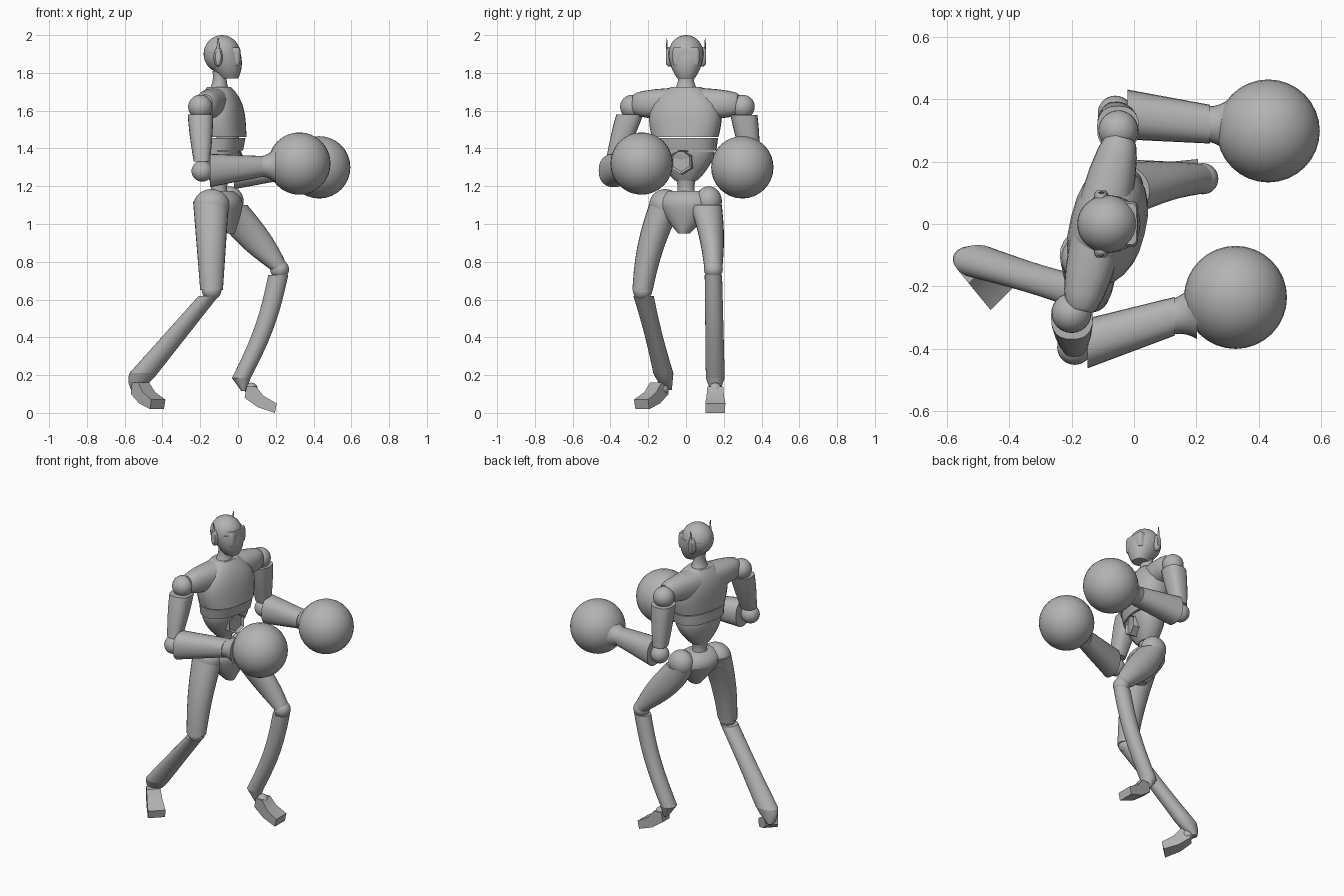
import bpy, bmesh, math
from mathutils import Matrix, Vector

cube = bpy.data.objects.get("Cube")
if cube:
    bpy.data.objects.remove(cube, do_unlink=True)

grey = (0.45, 0.45, 0.45, 1)
material = bpy.data.materials.new("plain_grey")
material.use_nodes = True
material.diffuse_color = grey
material.node_tree.nodes["Principled BSDF"].inputs["Base Color"].default_value = grey


def finish(name, bm, location=(0, 0, 0), yaw=0):
    """Turn a bmesh into a smooth object that keeps its sharp edges."""
    bmesh.ops.recalc_face_normals(bm, faces=bm.faces)
    mesh = bpy.data.meshes.new(name)
    bm.to_mesh(mesh)
    bm.free()
    mesh.materials.append(material)
    obj = bpy.data.objects.new(name, mesh)
    obj.location = location
    obj.rotation_euler.z = math.radians(yaw)
    bpy.context.collection.objects.link(obj)
    bpy.ops.object.select_all(action='DESELECT')
    obj.select_set(True)
    bpy.context.view_layer.objects.active = obj
    bpy.ops.object.shade_smooth_by_angle(angle=math.radians(40))
    return obj


def bridge(bm, rings):
    """Join consecutive vertex rings with quads and cap both ends."""
    for lower, upper in zip(rings, rings[1:]):
        for i in range(len(lower)):
            j = (i + 1) % len(lower)
            bm.faces.new((lower[i], lower[j], upper[j], upper[i]))
    bm.faces.new(rings[0])
    bm.faces.new(rings[-1])


def skin(name, start, end, size, end_size, bulge=(0, 0), bow=(0, 0, 0),
         ease=1, swell=1, axis='z', power=2, sides=24, steps=10, **placing):
    """Sweep a rounded section from start to end, tapering, swelling and bowing."""
    start, end, bow = Vector(start), Vector(end), Vector(bow)
    size, end_size, bulge = Vector(size), Vector(end_size), Vector(bulge)
    bm = bmesh.new()
    rings = []
    for step in range(steps + 1):
        t = (1 - math.cos(math.pi * step / steps)) / 2
        middle = max(0, math.sin(math.pi * t))
        centre = start.lerp(end, t) + bow * middle
        radius = size.lerp(end_size, t ** ease) + bulge * middle ** swell
        ring = []
        for side in range(sides):
            angle = math.tau * side / sides
            c, s = math.cos(angle), math.sin(angle)
            u = radius.x * math.copysign(abs(c) ** (2 / power), c)
            v = radius.y * math.copysign(abs(s) ** (2 / power), s)
            offset = {'x': (0, u, v), 'y': (u, 0, v), 'z': (u, v, 0)}[axis]
            ring.append(bm.verts.new(centre + Vector(offset)))
        rings.append(ring)
    bridge(bm, rings)
    return finish(name, bm, **placing)


def ball(name, centre, radii, segments=32):
    bm = bmesh.new()
    bmesh.ops.create_uvsphere(bm, u_segments=segments, v_segments=segments // 2, radius=1)
    bmesh.ops.scale(bm, verts=bm.verts, vec=radii)
    return finish(name, bm, centre)


def round_ball(name, centre, radius):
    return ball(name, centre, (radius, radius, radius))


def foot(name, heel, yaw):
    """Side profile extruded sideways, widening to the toe."""
    profile = [(0, .14), (-.01, .08), (.06, .03), (.15, 0), (.16, .05), (.09, .09), (.05, .14)]
    bm = bmesh.new()
    rings = []
    for side in (-1, 1):
        rings.append([bm.verts.new((along, side * (.037 + .1 * along), height))
                      for along, height in profile])
    bridge(bm, rings)
    finish(name, bm, heel, yaw)


# Torso, turned slightly towards the right
torso = dict(location=(-.1, 0, 0), yaw=-14)
skin("chest", (.02, 0, 1.46), (0, 0, 1.725), (.118, .178), (.06, .08),
     bulge=(0, .02), ease=4, power=2.4, **torso)
skin("rib_band", (.012, 0, 1.39), (.018, 0, 1.455), (.108, .165), (.114, .175),
     power=2.4, steps=3, **torso)
skin("abdomen", (.012, 0, 1.385), (0, 0, 1.23), (.1, .155), (.05, .06),
     ease=1.7, power=2.3, **torso)
skin("shoulder_yoke", (-.005, -.285, 1.635), (-.01, .285, 1.635), (.04, .05), (.04, .05),
     bulge=(.045, .037), swell=.5, axis='y', power=2.3, **torso)
skin("waist", (0, 0, 1.12), (0, 0, 1.26), (.055, .06), (.055, .06),
     bulge=(-.013, -.015), **torso)
skin("neck", (-.1, 0, 1.69), (-.095, 0, 1.81), (.065, .075), (.04, .042),
     bulge=(-.012, -.012), ease=.8)

# Belly plate with a recessed hexagon
bm = bmesh.new()
facing = Matrix.Rotation(math.pi / 2, 4, 'Y') @ Matrix.Rotation(math.pi / 2, 4, 'Z')
bmesh.ops.create_cone(bm, cap_ends=True, segments=6, radius1=.07, radius2=.066,
                      depth=.07, matrix=facing)
front = max(bm.faces, key=lambda face: face.calc_center_median().x)
bmesh.ops.inset_region(bm, faces=[front], thickness=.014)
bmesh.ops.translate(bm, verts=front.verts, vec=(-.012, 0, 0))
finish("belly_plate", bm, (-.023, -.02, 1.33), torso["yaw"])

# Head, visor and ear pieces
ball("skull", (-.085, 0, 1.9), (.097, .093, .1))
skin("jaw", (-.083, 0, 1.91), (-.045, 0, 1.77), (.095, .092), (.045, .045), ease=2.2, power=2.2)
skin("visor", (-.028, 0, 1.84), (-.028, 0, 1.935), (.037, .066), (.037, .066),
     bulge=(.005, .007), swell=.5, power=6)
for side, sign in (("left", 1), ("right", -1)):
    skin(side + "_ear", (-.105, sign * .08, 1.885), (-.105, sign * .107, 1.885),
         (.024, .052), (.015, .038), ease=3, axis='y')
    skin(side + "_ear_fin", (-.105, sign * .1, 1.9), (-.105, sign * .102, 1.985),
         (.012, .006), (.003, .002), sides=8, steps=2)

# Pelvis
hips = dict(location=(-.09, 0, 0), yaw=-18)
skin("pelvis", (0, 0, 1.1), (.035, 0, .95), (.11, .15), (.04, .03), ease=1.2, **hips)
skin("pelvis_top", (0, 0, 1.1), (0, 0, 1.175), (.11, .15), (.06, .1), ease=2.5, **hips)
ball("right_hip", (-.14, -.11, 1.1), (.095, .085, .085))
ball("left_hip", (-.05, .12, 1.12), (.08, .07, .08))

# Legs: the left one steps forward, the right one trails
right_knee, right_heel = Vector((-.14, -.23, .65)), Vector((-.5, -.12, .21))
left_knee, left_heel = Vector((.22, .145, .76)), Vector((.018, .155, .185))
skin("right_thigh", right_knee, (-.143, -.1, 1.12), (.06, .054), (.095, .09), bow=(0, -.02, 0))
skin("left_thigh", left_knee, (-.04, .105, 1.1), (.05, .047), (.09, .085),
     bulge=(.035, 0), bow=(-.015, .01, 0))
skin("right_shin", (-.155, -.225, .62), right_heel, (.053, .054), (.075, .053), bulge=(0, -.006))
skin("left_shin", (.213, .145, .73), left_heel, (.053, .046), (.05, .05), bow=(.025, 0, 0))
skin("right_heel", right_heel, (-.545, -.1, .12), (.075, .053), (.02, .025), bulge=(.01, 0))
skin("left_heel", left_heel, (.03, .155, .115), (.05, .05), (.012, .025))
round_ball("right_knee", right_knee, .052)
round_ball("left_knee", left_knee, .05)
round_ball("right_ankle", (-.52, -.125, .13), .035)
round_ball("left_ankle", (.07, .155, .125), .035)
foot("left_foot", (.045, .155, 0), yaw=0)
foot("right_foot", (-.535, -.125, .02), yaw=-45)


def arm(side, shoulder, elbow, hand):
    """Shoulder ball, upper arm, elbow, tapered forearm, cuff and round glove."""
    shoulder, elbow, hand = Vector(shoulder), Vector(elbow), Vector(hand)
    round_ball(side + "_shoulder", shoulder, .064)
    skin(side + "_upper_arm", shoulder.lerp(elbow, .12), shoulder.lerp(elbow, .85),
         (.067, .071), (.043, .046), ease=1.5, power=2.5)
    round_ball(side + "_elbow", elbow, .056)
    skin(side + "_forearm", elbow.lerp(hand, .08), elbow.lerp(hand, .62),
         (.08, .088), (.062, .055), axis='x', power=2.3)
    skin(side + "_cuff", elbow.lerp(hand, .6), elbow.lerp(hand, .76),
         (.057, .055), (.095, .095), ease=2, axis='x')
    round_ball(side + "_glove", hand, .165)


arm("right", shoulder=(-.2, -.285, 1.62), elbow=(-.19, -.395, 1.28), hand=(.325, -.235, 1.32))
arm("left", shoulder=(-.05, .3, 1.62), elbow=(-.06, .355, 1.27), hand=(.43, .298, 1.3))
